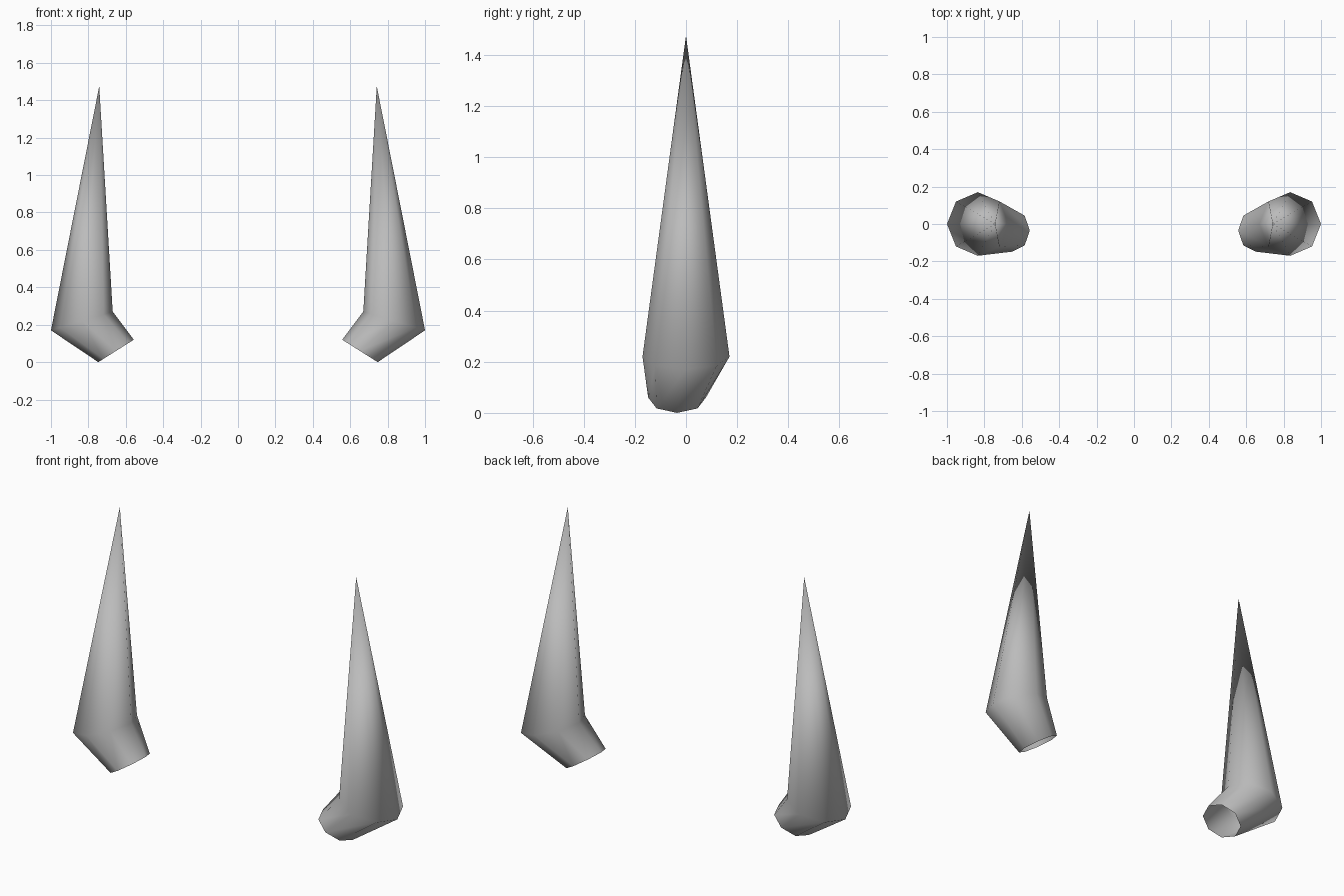
import bpy, bmesh
from math import cos, sin, pi
from mathutils import Vector

cube = bpy.data.objects.get("Cube")
if cube:
    bpy.data.objects.remove(cube)

SIDES = 8

grey = bpy.data.materials.new("horn grey")
grey.use_nodes = True
colour = (0.5, 0.5, 0.5, 1)
grey.diffuse_color = colour
grey.node_tree.nodes["Principled BSDF"].inputs["Base Color"].default_value = colour


def ring(bm, centre, outward, depth, side):
    """Tilted octagon: outward points to the outer edge, depth is the y radius."""
    verts = []
    for i in range(SIDES):
        a = 2 * pi * i / SIDES
        p = Vector(centre) + Vector(outward) * cos(a) + Vector((0, depth, 0)) * sin(a)
        verts.append(bm.verts.new((p.x * side, p.y, p.z)))
    return verts


def horn(name, side):
    bm = bmesh.new()
    # Open root, bend and pointed tip
    root = ring(bm, (0.652, -0.035, 0.06), (0.095, 0, -0.06), 0.113, side)
    bend = ring(bm, (0.835, 0, 0.22), (0.165, 0, -0.05), 0.17, side)
    tip = bm.verts.new((0.742 * side, 0, 1.475))
    for i in range(SIDES):
        j = (i + 1) % SIDES
        quad = [root[i], root[j], bend[j], bend[i]]
        spike = [bend[i], bend[j], tip]
        for corners in (quad, spike):
            # Mirrored side needs the opposite winding
            face = bm.faces.new(corners if side > 0 else corners[::-1])
            face.smooth = True
    mesh = bpy.data.meshes.new(name)
    bm.to_mesh(mesh)
    bm.free()
    mesh.materials.append(grey)
    obj = bpy.data.objects.new(name, mesh)
    bpy.context.collection.objects.link(obj)


horn("left_horn", 1)
horn("right_horn", -1)
